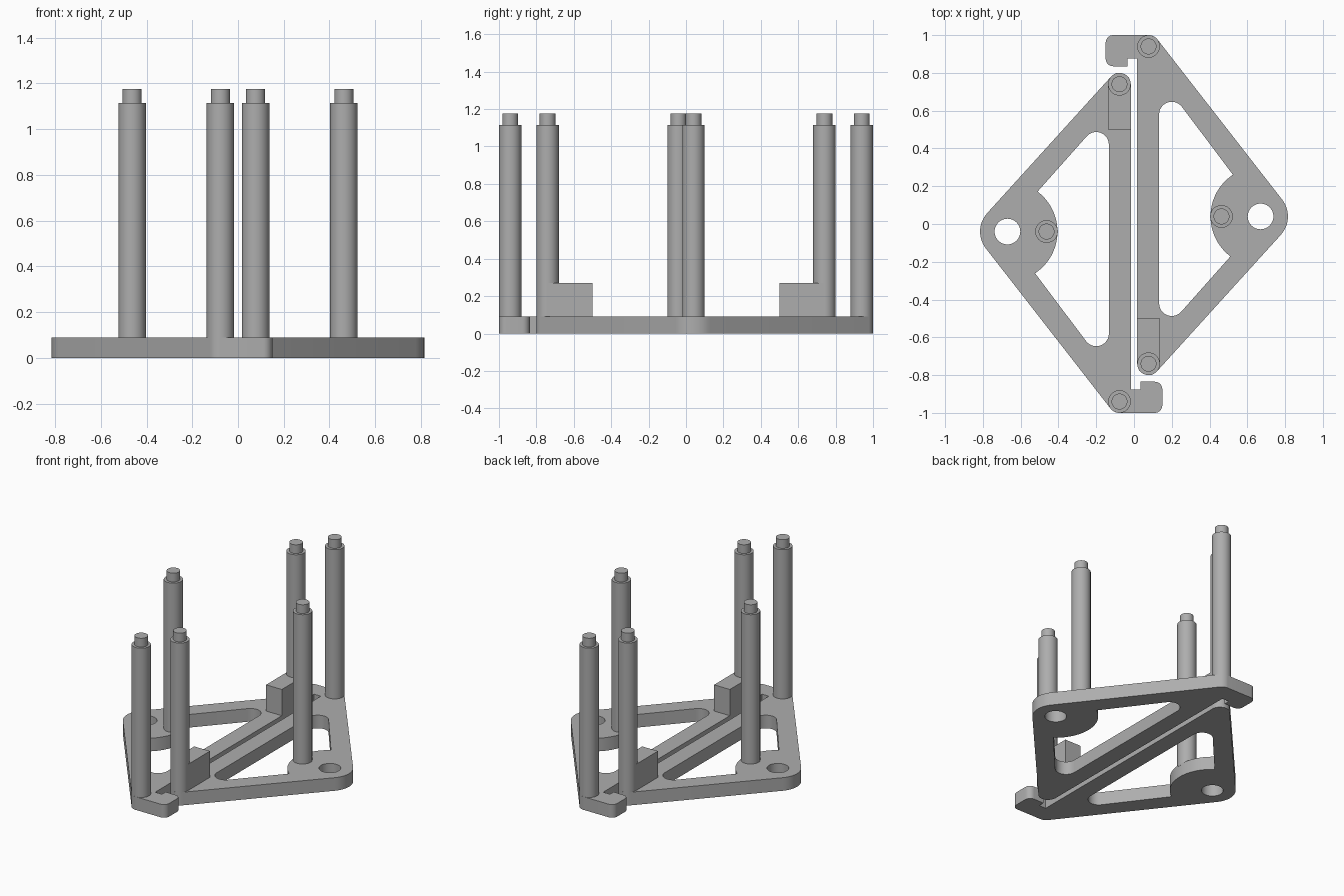
import bpy, bmesh
from math import sin, cos, radians, pi
from mathutils import Matrix

if "Cube" in bpy.data.objects:
    bpy.data.objects.remove(bpy.data.objects["Cube"])

grey = bpy.data.materials.new("plain_grey")
grey.use_nodes = True
COLOUR = (0.42, 0.42, 0.42, 1)
grey.diffuse_color = COLOUR
grey.node_tree.nodes["Principled BSDF"].inputs["Base Color"].default_value = COLOUR

PLATE_TOP = 0.09
POST_TOP = 1.115
PEG_TOP = 1.175
R = 0.06              # post radius
X_IN, X_OUT = 0.017, 0.137


def arc(cx, cy, r, a0, a1, n=12):
    """Points along an arc, angles in degrees."""
    angles = [radians(a0 + (a1 - a0) * i / n) for i in range(n + 1)]
    return [(cx + r * cos(a), cy + r * sin(a)) for a in angles]


def circle(cx, cy, r, n=40):
    return arc(cx, cy, r, 0, 360, n)[:-1]


def prism(name, loops, lo, hi, along_x=False):
    """Extrude an outline with optional holes along z, or along x from a yz outline."""
    bm = bmesh.new()
    for loop in loops:
        verts = [bm.verts.new((u, v, lo)) for u, v in loop]
        for a, b in zip(verts, verts[1:] + verts[:1]):
            bm.edges.new((a, b))
    if len(loops) == 1:
        bm.faces.new(bm.verts[:])
    else:
        bmesh.ops.triangle_fill(bm, use_beauty=True, edges=bm.edges[:], normal=(0, 0, 1))
    out = bmesh.ops.extrude_face_region(bm, geom=bm.faces[:], use_keep_orig=True)
    top = [g for g in out["geom"] if isinstance(g, bmesh.types.BMVert)]
    bmesh.ops.translate(bm, verts=top, vec=(0, 0, hi - lo))
    if along_x:  # (u, v, w) becomes (w, u, v)
        bm.transform(Matrix(((0, 0, 1, 0), (1, 0, 0, 0), (0, 1, 0, 0), (0, 0, 0, 1))))
    bmesh.ops.recalc_face_normals(bm, faces=bm.faces[:])
    mesh = bpy.data.meshes.new(name)
    bm.to_mesh(mesh)
    bm.free()
    mesh.materials.append(grey)
    obj = bpy.data.objects.new(name, mesh)
    bpy.context.collection.objects.link(obj)
    return obj


def cut(target, cutter):
    """Subtract a cutter and discard it."""
    cutter.hide_render = True
    mod = target.modifiers.new("cut", "BOOLEAN")
    mod.operation = "DIFFERENCE"
    mod.solver = "EXACT"
    mod.object = cutter
    bpy.context.view_layer.objects.active = target
    bpy.ops.object.modifier_apply(modifier=mod.name)
    bpy.data.objects.remove(cutter)


parts = []

# Triangular frame plate with a hook at its back corner
tip = (0.67, 0.04)
outline = (arc(0.077, -0.74, R, 180, 318) + arc(*tip, 0.145, -42, 38)
           + arc(0.077, 0.94, R, 38, 90)
           + arc(-0.11, 0.96, 0.04, 90, 180, 8) + arc(-0.11, 0.875, 0.04, 180, 270, 8)
           + [(-0.035, 0.835), (-0.035, 0.875), (X_IN, 0.875)])
window = (arc(0.2, 0.58, 0.067, 37.5, 180) + arc(0.2, -0.42, 0.067, 180, 318)
          + arc(*tip, 0.265, 233, 123.5, 24))
parts.append(prism("frame_plate", [outline, window, circle(*tip, 0.068)], 0, PLATE_TOP))

# Posts, each with a narrower peg on top
for place, x, y in (("back", 0.077, 0.94), ("front", 0.077, -0.74), ("outer", 0.463, 0.04)):
    parts.append(prism(place + "_post", [circle(x, y, R)], PLATE_TOP - 0.01, POST_TOP))
    parts.append(prism(place + "_peg", [circle(x, y, 0.042)], POST_TOP, PEG_TOP))

# Bolt bracket with a round bore and a hexagonal nut pocket
by, bz = -0.61, 0.165
block = [(-0.74, PLATE_TOP), (-0.5, PLATE_TOP), (-0.5, 0.27), (-0.74, 0.27)]
bracket = prism("bolt_bracket", [block], X_IN, X_OUT, along_x=True)
cut(bracket, prism("bore_cutter", [circle(by, bz, 0.038)], -0.1, 0.3, along_x=True))
cut(bracket, prism("nut_cutter", [circle(by, bz, 0.064, 6)], X_OUT - 0.05, 0.3, along_x=True))
parts.append(bracket)

# Second half: the same parts turned half way round
for obj in list(parts):
    twin = obj.copy()
    twin.name = "right_" + obj.name
    obj.name = "left_" + obj.name
    twin.rotation_euler.z = pi
    bpy.context.collection.objects.link(twin)
    parts.append(twin)

# Smooth the round surfaces, keep the edges sharp
bpy.ops.object.select_all(action="DESELECT")
for obj in parts:
    obj.select_set(True)
bpy.context.view_layer.objects.active = parts[0]
bpy.ops.object.shade_smooth_by_angle(angle=radians(30))
